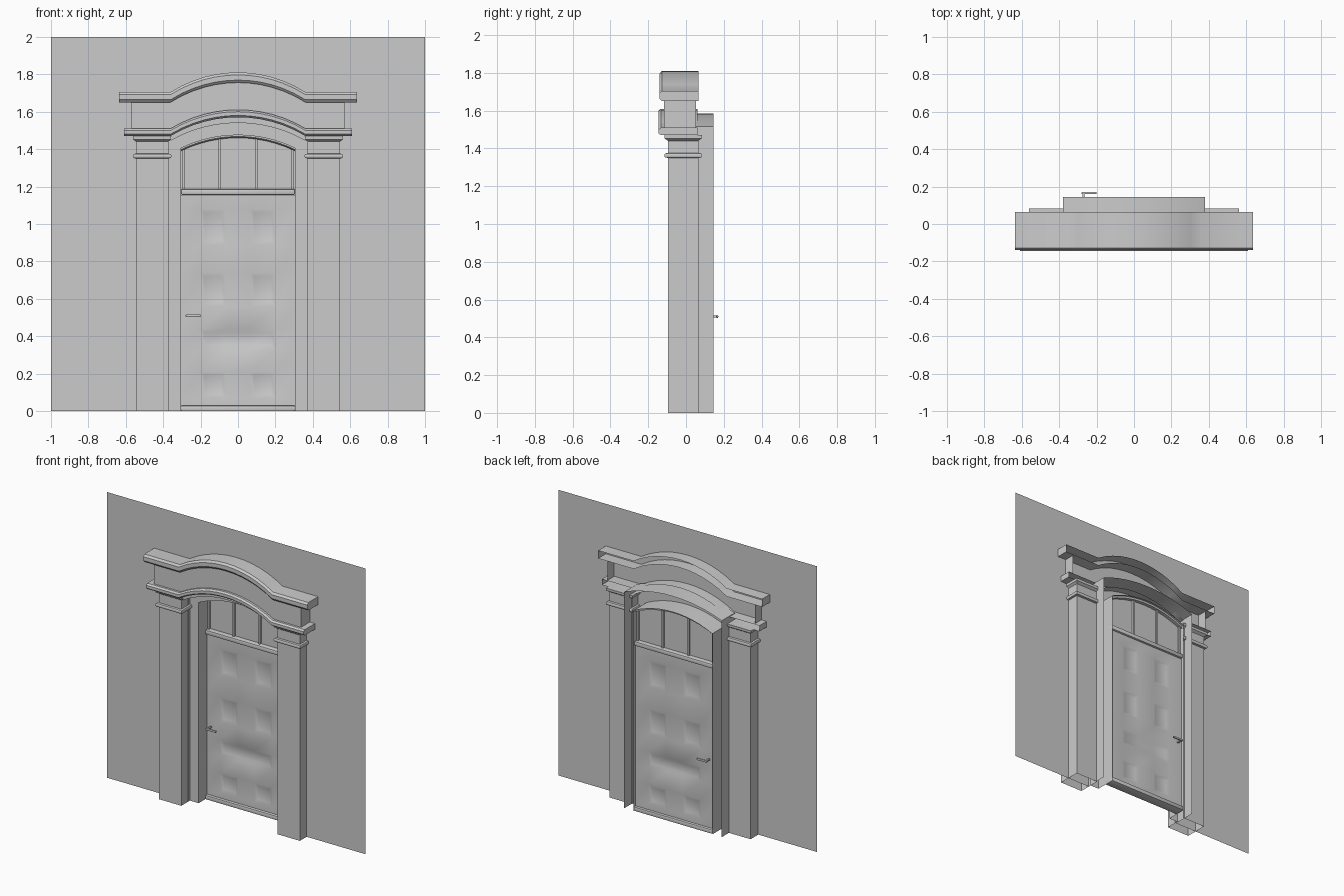
import bpy, bmesh
from math import sqrt, radians, pi

if "Cube" in bpy.data.objects:
    bpy.data.objects.remove(bpy.data.objects["Cube"])


def finish(name, bm, smooth=True, recalc=True):
    if recalc:
        bmesh.ops.recalc_face_normals(bm, faces=bm.faces)
    me = bpy.data.meshes.new(name)
    bm.to_mesh(me)
    bm.free()
    ob = bpy.data.objects.new(name, me)
    bpy.context.collection.objects.link(ob)
    if smooth:
        bpy.ops.object.select_all(action='DESELECT')
        ob.select_set(True)
        bpy.context.view_layer.objects.active = ob
        bpy.ops.object.shade_smooth_by_angle(angle=radians(35))
    return ob


def arc(x, w, h):
    # height above the springing of a circular arch of half width w and rise h
    if abs(x) >= w:
        return 0.0
    r = (w * w + h * h) / (2 * h)
    return sqrt(r * r - x * x) - (r - h)


def span(w, n=12):
    return [-w + 2 * w * i / n for i in range(n + 1)]


def box(name, x0, x1, y0, y1, z0, z1, bevel=0):
    bm = bmesh.new()
    bmesh.ops.create_cube(bm, size=1)
    for v in bm.verts:
        v.co = ((x0 + x1) / 2 + v.co.x * (x1 - x0), (y0 + y1) / 2 + v.co.y * (y1 - y0),
                (z0 + z1) / 2 + v.co.z * (z1 - z0))
    if bevel:
        bmesh.ops.bevel(bm, geom=bm.edges[:], offset=bevel, segments=2, affect='EDGES', profile=0.5)
    return finish(name, bm)


def skin(bm, rows, closed=False):
    for a, b in zip(rows, rows[1:]):
        n = len(a)
        for i in range(n if closed else n - 1):
            j = (i + 1) % n
            bm.faces.new((a[i], a[j], b[j], b[i]))


def moulding(name, xs, lo, hi, profile, back=None):
    # sweep (y, height fraction) profile between two height functions, open at the back
    bm = bmesh.new()
    rows = [[bm.verts.new((x, y, lo(x) + t * (hi(x) - lo(x)))) for y, t in profile] for x in xs]
    skin(bm, rows)
    if back is not None:
        for x, row in ((xs[0], rows[0]), (xs[-1], rows[-1])):
            extra = []
            if abs(profile[0][0] - back) > 1e-4:
                extra = [bm.verts.new((x, back, row[-1].co.z)), bm.verts.new((x, back, row[0].co.z))]
            bm.faces.new(row + extra)
    return finish(name, bm)


# wall sheet with arched opening
bm = bmesh.new()
edge = [(-1, 0), (-.37, 0)] + [(x, 1.445 + arc(x, .37, .095)) for x in span(.37)]
edge += [(.37, 0), (1, 0), (1, 2), (-1, 2)]
bm.faces.new([bm.verts.new((x, -.02, z)) for x, z in edge])
finish("wall", bm, False, False)

# entablature: lower cornice, frieze, upper cornice, architrave
CORE = span(.36)
UP = lambda z, h: (lambda x: z + arc(x, .36, h))
cornice = lambda f, b: [(b, 0), (f + .012, 0), (f, .25), (f, .75), (f + .012, 1), (b, 1)]
moulding("lower_cornice", [-.61] + CORE + [.61], UP(1.47, .1), UP(1.51, .1), cornice(-.145, .06), .06)
moulding("frieze", [-.57] + CORE + [.57], UP(1.51, .1), UP(1.65, .105), [(-.117, 0), (-.117, 1)], .053)
moulding("upper_cornice", [-.635] + CORE + [.635], UP(1.65, .105), UP(1.705, .105),
         cornice(-.14, .065), .065)
moulding("architrave", CORE, UP(1.445, .095), UP(1.47, .1), [(0, 0), (-.1, 0), (-.1, 1)])

# pillars with two capital rings
levels = [(0, 0), (1.35, 0), (1.352, .015), (1.358, .019), (1.368, .019), (1.374, .015), (1.376, 0),
          (1.44, 0), (1.447, .01), (1.452, .018), (1.47, .019)]
for side, name in ((-1, "left_pillar"), (1, "right_pillar")):
    bm = bmesh.new()
    rows = []
    for z, e in levels:
        hx, hy = .0865 + e * .85, .08 + e
        rows.append([bm.verts.new((side * .459 + sx * hx, -.015 + sy * hy, z))
                     for sx, sy in ((-1, -1), (1, -1), (1, 1), (-1, 1))])
    skin(bm, rows, True)
    bm.faces.new(rows[-1])
    finish(name, bm)

# door frame: arched channel, open at the back
inner = [(-.305, 0)] + [(x, 1.405 + arc(x, .305, .07)) for x in span(.305)] + [(.305, 0)]
outer = [(-.378, 0)] + [(x, 1.515 + arc(x, .378, .07)) for x in span(.378)] + [(.378, 0)]
bm = bmesh.new()
rows = [[bm.verts.new(c) for c in ((ox, .145, oz), (ox, 0, oz), (ix, 0, iz), (ix, .145, iz))]
        for (ix, iz), (ox, oz) in zip(inner, outer)]
skin(bm, rows)
finish("door_frame", bm)

# rounded bead under the frame arch
moulding("arch_bead", span(.305), lambda x: 1.39 + arc(x, .305, .07), lambda x: 1.405 + arc(x, .305, .07),
         [(.13, 1), (.13, 0), (.08, 0), (.07, .5), (.07, 1)])

# door leaf: panelled front and back
XS = [-.305, -.2, -.065, .065, .2, .305]
ZS = [.03, .07, .21, .33, .44, .56, .74, .89, 1.08, 1.155]
bm = bmesh.new()
for y in (.09, .125):
    g = [[bm.verts.new((x, y, z)) for x in XS] for z in ZS]
    cells = {}
    for r in range(len(ZS) - 1):
        for c in range(len(XS) - 1):
            q = [g[r][c], g[r][c + 1], g[r + 1][c + 1], g[r + 1][c]]
            cells[r, c] = bm.faces.new(q if y < .1 else q[::-1])
    bm.normal_update()
    groups = [[cells[r, c]] for r in (1, 5, 7) for c in (1, 3)] + [[cells[3, c] for c in (1, 2, 3)]]
    for faces in groups:
        bmesh.ops.inset_region(bm, faces=faces, thickness=.022, depth=-.01, use_even_offset=True)
finish("door_leaf", bm, True, False)

# threshold, transom bar and window bars
box("threshold", -.305, .305, .07, .143, 0, .03, .006)
box("transom_bar", -.305, .305, .07, .14, 1.155, 1.187, .008)
for i, x in enumerate((-.293, -.1, .1, .293)):
    box("window_bar_%d" % i, x - .006, x + .006, .09, .12, 1.185, 1.4 + arc(x, .305, .07))

# fanlight glass
bm = bmesh.new()
pts = [(-.305, 1.17)] + inner[1:-1] + [(.305, 1.17)]
bm.faces.new([bm.verts.new((x, .106, z)) for x, z in pts])
finish("fanlight_glass", bm, False, False)

# lever handles on both faces
for name, y0, y1 in (("front", .045, .09), ("back", .125, .165)):
    tip = y0 if name == "front" else y1
    box(name + "_handle_spindle", -.276, -.264, y0, y1, .504, .516, .003)
    box(name + "_handle_lever", -.28, -.2, tip - .006, tip + .006, .503, .517, .004)
